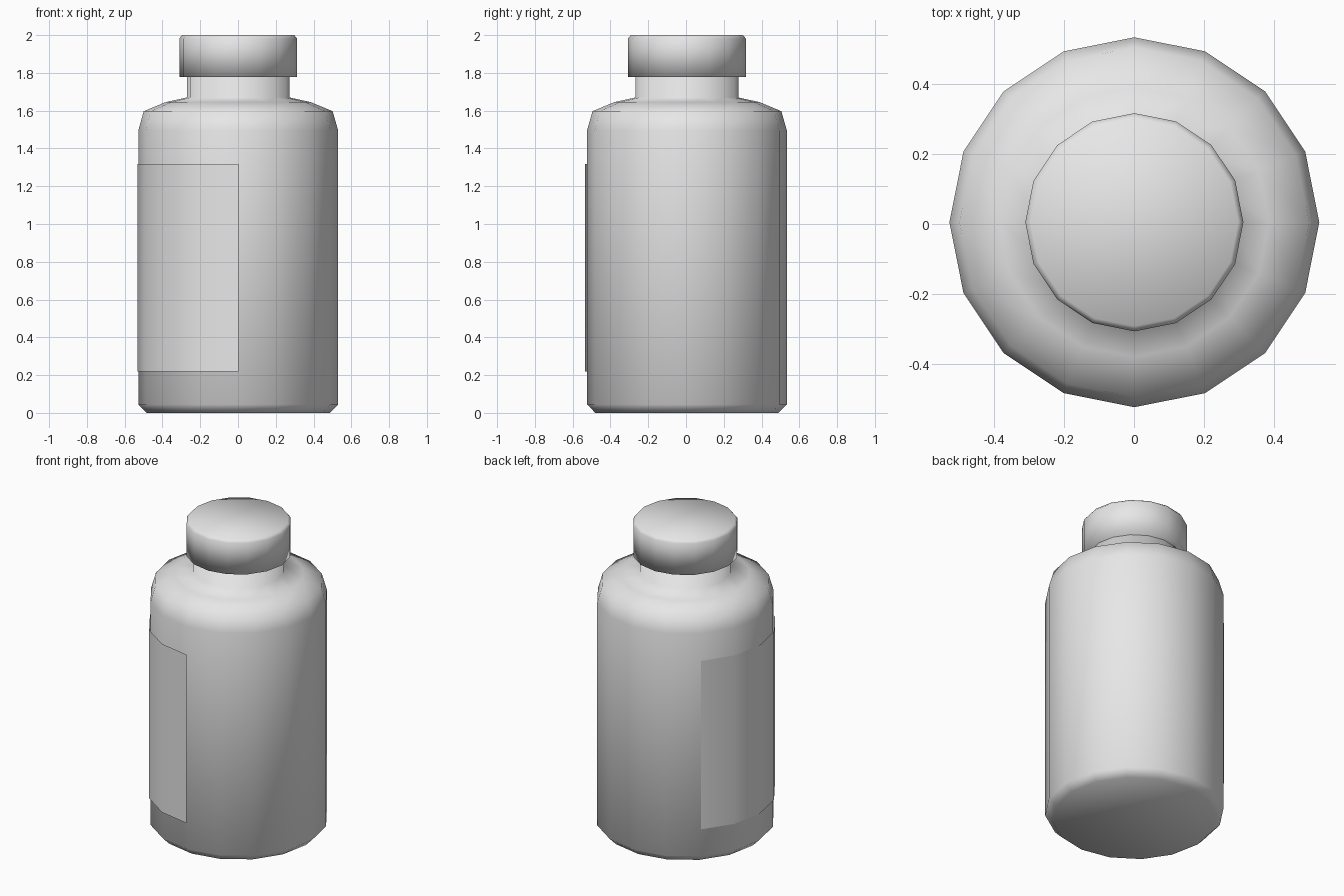
import bpy
import bmesh
import math

SIDES = 16

cube = bpy.data.objects.get("Cube")
if cube:
    bpy.data.objects.remove(cube, do_unlink=True)

grey = bpy.data.materials.new("plain grey")
grey.use_nodes = True
grey.diffuse_color = (0.8, 0.8, 0.8, 1)
grey.node_tree.nodes["Principled BSDF"].inputs["Base Color"].default_value = (0.8, 0.8, 0.8, 1)


def lathe(name, profile, centre, first=0, steps=SIDES, close_bottom=False, close_top=False):
    """Turn an upward (radius, height) profile about z, over all or some of the sides."""
    bm = bmesh.new()
    full = steps == SIDES
    count = steps if full else steps + 1
    rings = []
    for radius, height in profile:
        ring = []
        for i in range(count):
            angle = math.tau * (first + i) / SIDES
            ring.append(bm.verts.new((radius * math.cos(angle), radius * math.sin(angle), height)))
        rings.append(ring)
    for low, high in zip(rings, rings[1:]):
        for i in range(steps):
            j = (i + 1) % count
            bm.faces.new((low[i], low[j], high[j], high[i]))
    if close_bottom:
        bm.faces.new(rings[0][::-1])
    if close_top:
        bm.faces.new(rings[-1])
    for face in bm.faces:
        face.smooth = True
    mesh = bpy.data.meshes.new(name)
    bm.to_mesh(mesh)
    bm.free()
    mesh.materials.append(grey)
    obj = bpy.data.objects.new(name, mesh)
    obj.location = (centre[0], centre[1], 0)
    bpy.context.collection.objects.link(obj)
    return obj


axis = (0.001, 0.005)

# Body with chamfered base, rounded shoulder and neck
lathe("bottle_body",
      [(0.485, 0), (0.529, 0.045), (0.529, 1.495), (0.5, 1.597),
       (0.385, 1.645), (0.272, 1.67), (0.272, 1.79)],
      axis, close_bottom=True, close_top=True)

# Cap with a small chamfer around the top
lathe("cap", [(0.312, 1.778), (0.312, 1.982), (0.297, 2.0)],
      axis, close_bottom=True, close_top=True)

# Thin label sheet wrapped from the front around the right side
lathe("label", [(0.536, 0.22), (0.536, 1.318)], (0.003, 0.001), first=6, steps=6)
